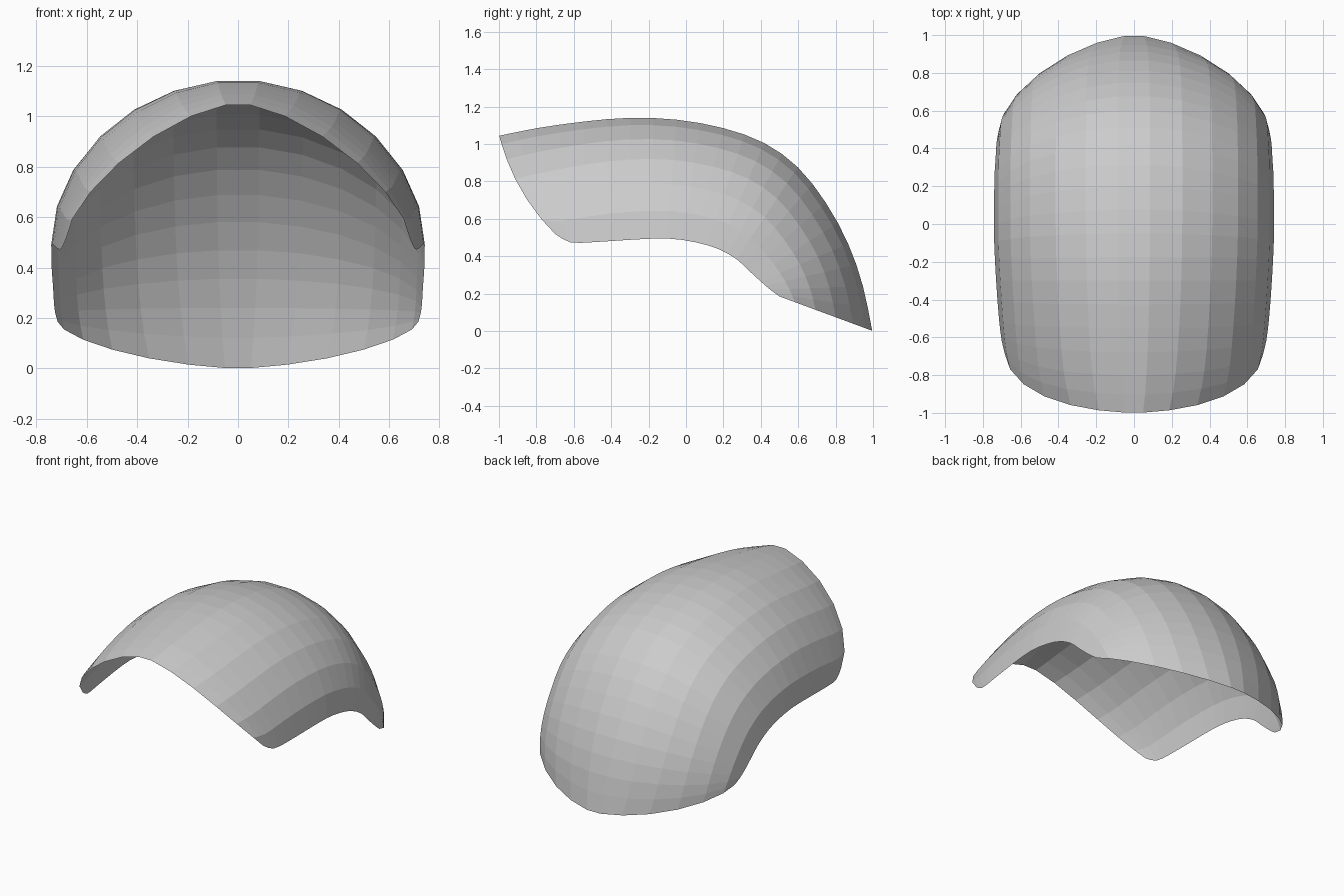
import bpy
import bmesh
import math
from mathutils import Vector

default_cube = bpy.data.objects.get("Cube")
if default_cube:
    bpy.data.objects.remove(default_cube, do_unlink=True)

STRIPS = 13        # facets across the arch
ROWS_PER_STATION = 2

# Stations, front to back: crest y, crest z, rim y, rim z, half width
stations = [Vector(s) for s in (
    (-1, 1.05, -.7, .52, .68),
    (-.8, 1.09, -.62, .475, .7),
    (-.55, 1.125, -.5, .475, .715),
    (-.3, 1.145, -.3, .488, .73),
    (-.05, 1.135, -.1, .495, .74),
    (.2, 1.09, .05, .475, .74),
    (.42, 1.01, .17, .44, .74),
    (.6, .88, .27, .385, .738),
    (.75, .69, .34, .32, .733),
    (.87, .47, .4, .265, .73),
    (.95, .24, .45, .222, .725),
    (1, 0, .5, .185, .715),
)]


def smooth_station(position):
    """Catmull-Rom blend between neighbouring stations."""
    last = len(stations) - 1
    i = min(int(position), last - 1)
    f = position - i
    b, c = stations[i], stations[i + 1]
    a = stations[i - 1] if i > 0 else b * 2 - c
    d = stations[i + 2] if i + 2 <= last else c * 2 - b
    return (b * 2 + (c - a) * f + (a * 2 - b * 5 + c * 4 - d) * f ** 2
            + (b * 3 - a - c * 3 + d) * f ** 3) / 2


def arch_point(station, along, angle):
    """Point on a superelliptic arch hung between the crest and the rims."""
    crest_y, crest_z, rim_y, rim_z, width = station
    power = 2 / (1.95 - .35 * (2 * along - 1) ** 4)
    side = math.copysign(abs(math.sin(angle)) ** power, angle)
    rise = max(math.cos(angle), 0) ** power
    # The front opening bows forward and down
    bow = 4 * rise * (1 - rise) * max(0, 1 - along * 4)
    return Vector((width * side,
                   rim_y + (crest_y - rim_y) * rise - .035 * bow,
                   rim_z + (crest_z - rim_z) * rise - .025 * bow))


# Curved open shell
bm = bmesh.new()
row_count = (len(stations) - 1) * ROWS_PER_STATION
grid = []
for r in range(row_count + 1):
    station = smooth_station(r / ROWS_PER_STATION)
    grid.append([bm.verts.new(arch_point(station, r / row_count,
                                         math.pi * (k / STRIPS - .5)))
                 for k in range(STRIPS + 1)])
for near, far in zip(grid, grid[1:]):
    for k in range(STRIPS):
        bm.faces.new((near[k], near[k + 1], far[k + 1], far[k]))
bm.normal_update()

mesh = bpy.data.meshes.new("curved_shell")
bm.to_mesh(mesh)
bm.free()
shell = bpy.data.objects.new("curved_shell", mesh)
bpy.context.collection.objects.link(shell)

# Plain light grey
grey = bpy.data.materials.new("light_grey")
grey.use_nodes = True
colour = (.6, .6, .6, 1)
grey.diffuse_color = colour
grey.node_tree.nodes["Principled BSDF"].inputs["Base Color"].default_value = colour
mesh.materials.append(grey)
